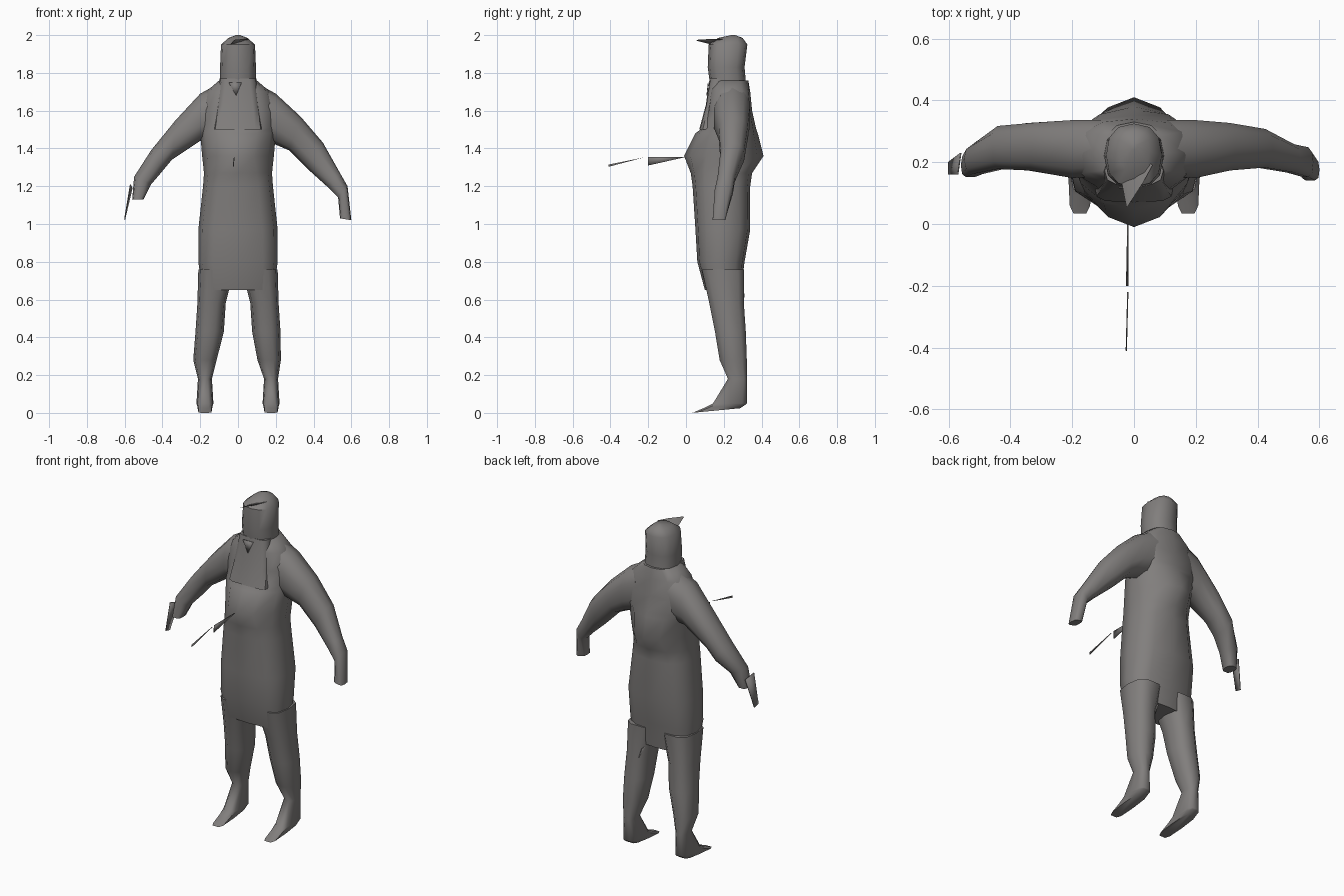
import bpy
import bmesh
import math
from mathutils import Vector

default_cube = bpy.data.objects.get("Cube")
if default_cube:
    bpy.data.objects.remove(default_cube, do_unlink=True)

# One plain grey for the whole figure
grey = bpy.data.materials.new("plain grey")
grey.use_nodes = True
grey.diffuse_color = (0.22, 0.21, 0.205, 1)
grey.node_tree.nodes["Principled BSDF"].inputs["Base Color"].default_value = grey.diffuse_color

UNIT = 0.01  # all measures below are in hundredths


def finish(name, bm, smooth_angle=50):
    """Turn a bmesh into a named, shaded object."""
    bmesh.ops.recalc_face_normals(bm, faces=bm.faces)
    mesh = bpy.data.meshes.new(name)
    bm.to_mesh(mesh)
    bm.free()
    mesh.materials.append(grey)
    obj = bpy.data.objects.new(name, mesh)
    bpy.context.collection.objects.link(obj)
    bpy.ops.object.select_all(action="DESELECT")
    obj.select_set(True)
    bpy.context.view_layer.objects.active = obj
    bpy.ops.object.shade_smooth_by_angle(angle=math.radians(smooth_angle))
    return obj


def squash(value, power):
    return math.copysign(abs(value) ** (2 / power), value)


def span(a, b, front, back, power=2.4, tilt=0):
    """Cross-section between two (x, z) edge points and two depths."""
    return a, b, front, back, power, tilt


def level(half, z, front, back, power=2.4, centre=0, tilt=0):
    """Horizontal cross-section."""
    return span((centre - half, z), (centre + half, z), front, back, power, tilt)


def loft(name, sections, sides=12, mirror=1):
    """Skin a row of cross-sections and close both ends."""
    bm = bmesh.new()
    rings = []
    for a, b, front, back, power, tilt in sections:
        ring = []
        for i in range(sides):
            angle = math.tau * i / sides
            across = squash(math.cos(angle), power) / 2 + 0.5
            depth = squash(math.sin(angle), power) / 2 + 0.5
            x = a[0] + (b[0] - a[0]) * across
            z = a[1] + (b[1] - a[1]) * across + tilt * depth
            y = front + (back - front) * depth
            ring.append(bm.verts.new(Vector((x * mirror, y, z)) * UNIT))
        rings.append(ring)
    for low, high in zip(rings, rings[1:]):
        for i in range(sides):
            j = (i + 1) % sides
            bm.faces.new((low[i], low[j], high[j], high[i]))
    bm.faces.new(rings[0])
    bm.faces.new(rings[-1])
    return finish(name, bm)


def plate(name, *points):
    """Thin flat shard."""
    bm = bmesh.new()
    bm.faces.new([bm.verts.new(Vector(p) * UNIT) for p in points])
    obj = finish(name, bm)
    solid = obj.modifiers.new("thickness", "SOLIDIFY")
    solid.thickness = 0.004
    solid.offset = 0
    return obj


# Torso with long apron, pointed chest and ridged back
loft("torso", [
    level(19, 65, 10, 29, 3.5),
    level(21, 80, 6, 31, 3),
    level(21, 97, 5, 34, 2.8),
    level(18.5, 120, 3.5, 34, 2.6),
    level(18, 127, 2.5, 35, 2.3),
    level(19, 136, -1, 41, 1.7),
    level(20, 148, 5, 38, 2),
    level(20, 151, 9, 37, 2.4),
    level(20, 160, 11, 35, 2.8),
    level(17, 170, 12.5, 34, 2.8),
    level(10, 176, 13, 33, 2.4),
])

# Bib panel running from the collar to the chest ledge
loft("bib", [
    level(13, 150, 7, 20, 4),
    level(11, 163, 10.5, 20, 4),
    level(9.5, 177, 12.5, 22, 3),
])

# Head and pointed peak
loft("head", [
    level(9.8, 172, 13, 32),
    level(9.5, 183, 11.5, 31),
    level(9, 195, 12, 32.5),
    level(5, 198.5, 17, 30),
    level(1, 200, 24, 26),
])
loft("cap_peak", [
    span((-6, 193), (6, 198), 16, 22, 2),
    span((-4, 195), (3, 198), 11, 16, 2),
    span((-2.5, 197), (-2, 197.5), 5.5, 6, 2),
], sides=6)
plate("chin_tie", (-5, 11.8, 175), (2, 11.8, 175), (-1, 11, 168))

# Arms, hanging out and down from the shoulders
loft("left_arm", [
    span((10, 145), (11, 174), 15, 34),
    span((20, 142), (20, 169), 14.5, 34),
    span((27, 139), (33, 157), 17, 33),
    span((37, 129), (45, 143), 18, 31),
    span((47, 120), (54, 127), 16.5, 26),
    span((53, 114), (58, 120), 15, 25),
    span((54, 103), (60, 102), 14, 21, 3.5),
], sides=10)
loft("right_arm", [
    span((10, 145), (11, 174), 15, 34),
    span((20, 144), (20, 169), 14.5, 34),
    span((35, 134), (33, 155), 17, 33),
    span((40, 128), (46, 139), 17.5, 32),
    span((46, 121), (55, 125), 16, 26),
    span((50, 113), (56, 113), 15, 23, 3),
], sides=10, mirror=-1)
plate("right_finger_blade", (-57, 16, 121), (-56, 23, 119), (-60, 20, 102), (-60, 16, 103))

# Legs taper to narrow ankles, then flare forward into wedge feet
for side, mirror, inset in (("left", 1, 0), ("right", -1, 1)):
    loft(side + "_leg", [
        level(9.5, 76, 8, 31, 3, centre=11.5),
        level(7.5, 58, 12, 31, 2.6, centre=14),
        level(7.5, 43, 15, 32, centre=15),
        level(6.2, 28, 17.5, 32.5, centre=16.5 + inset),
        level(3.7, 18, 22, 32.5, centre=17.5),
        level(4.5, 5, 14, 32.5, 3, centre=17.5),
        level(4, 2.5, 9, 32, 3.5, centre=17.5, tilt=2),
        level(3.7, 0, 3, 29, 4, centre=17.5, tilt=2.5),
    ], sides=10, mirror=mirror)

# Loose fold inside the left thigh
plate("thigh_fold", (7, 24, 64), (8, 31, 63), (12, 30, 53), (11, 24, 53))

# Thin spike broken in two, pointing out of the chest
plate("spike_base", (-2, 0, 135.5), (-2, -20, 135.5), (-2.4, -20, 131))
plate("spike_tip", (-2, -22, 135.3), (-2.5, -41, 131.5), (-2.5, -41, 130.3))
